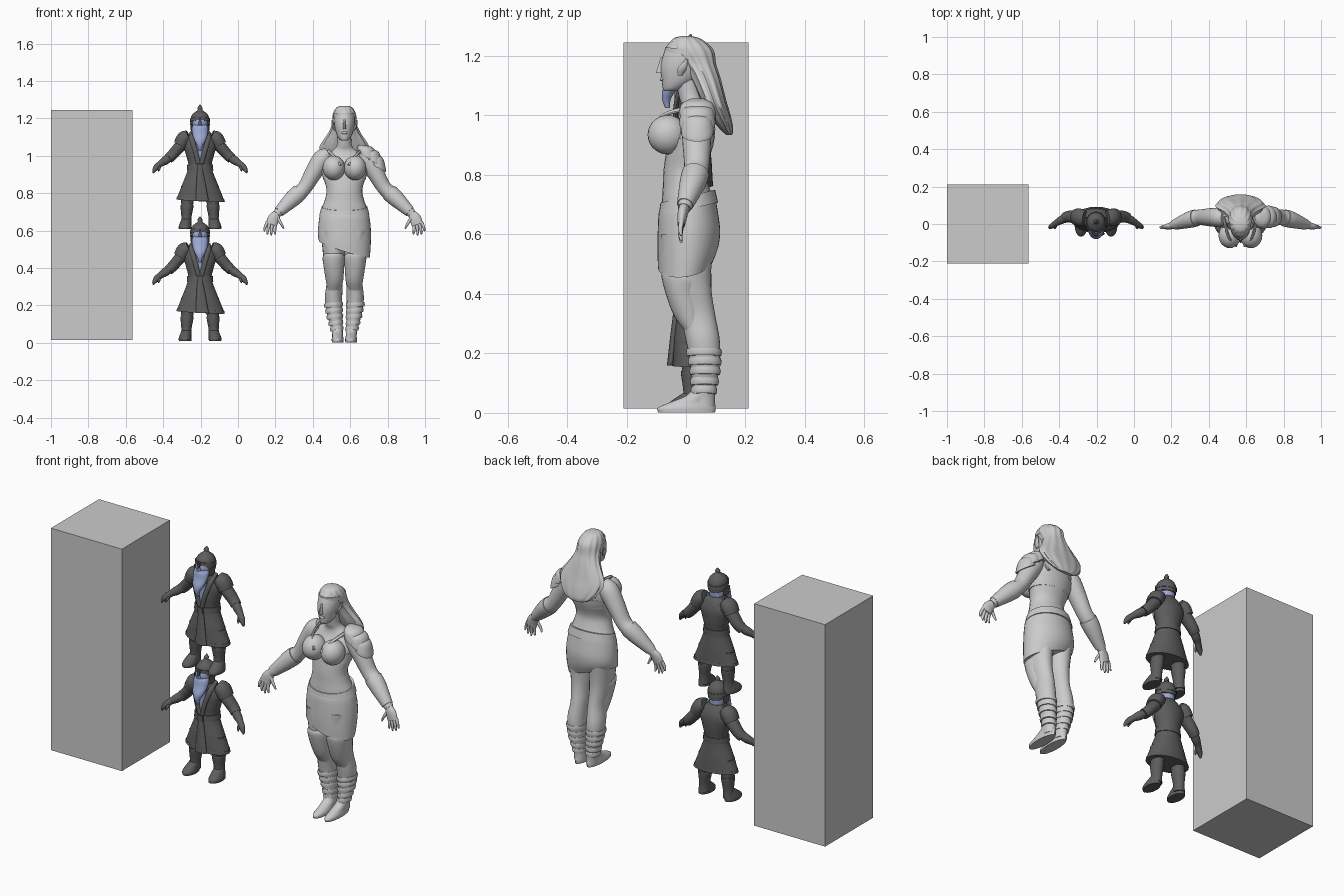
import bpy, bmesh, math
from mathutils import Vector


def material(name, rgb):
    m = bpy.data.materials.new(name)
    m.diffuse_color = (*rgb, 1)
    return m


DARK = material("dark_cloth", (0.11, 0.11, 0.11))
BLUE = material("blue_grey", (0.33, 0.40, 0.66))


def finish(name, bm, mat=None):
    bmesh.ops.recalc_face_normals(bm, faces=bm.faces)
    me = bpy.data.meshes.new(name)
    bm.to_mesh(me)
    bm.free()
    ob = bpy.data.objects.new(name, me)
    bpy.context.collection.objects.link(ob)
    if mat:
        me.materials.append(mat)
    return ob


def spline(secs, steps):
    out = []
    for i in range(len(secs) - 1):
        a, b, c, d = (secs[max(0, min(len(secs) - 1, i + k))] for k in (-1, 0, 1, 2))
        for j in range(steps):
            t = j / steps
            out.append([0.5 * (2 * q + (r - p) * t + (2 * p - 5 * q + 4 * r - s) * t * t
                               + (3 * q - p - 3 * r + s) * t ** 3)
                        for p, q, r, s in zip(a, b, c, d)])
    return out + [list(secs[-1])]


def loft(name, secs, at, flat=True, steps=4, n=24, mat=None, ripple=0):
    """Elliptical rings (x, y, z, rx, ry, tilt in x, tilt in y) joined into one skin."""
    secs = spline([tuple(s) + (0,) * (7 - len(s)) for s in secs], steps)
    bm = bmesh.new()
    rings = []
    for i, (x, y, z, rx, ry, tx, ty) in enumerate(secs):
        u, v = Vector((1, 0, 0)), Vector((0, 1, 0))
        if not flat:
            t = (Vector(secs[min(i + 1, len(secs) - 1)][:3]) - Vector(secs[max(i - 1, 0)][:3])).normalized()
            u = v.cross(t).normalized()
            v = t.cross(u)
        ring = []
        for k in range(n):
            a = 2 * math.pi * k / n
            r = 1 + ripple * math.cos(a * n / 5)
            p = Vector(at) + Vector((x, y, z)) + u * rx * r * math.cos(a) + v * ry * r * math.sin(a)
            p.z += tx * math.cos(a) + ty * math.sin(a)
            ring.append(bm.verts.new(p))
        rings.append(ring)
    for lo, hi in zip(rings, rings[1:]):
        for k in range(n):
            bm.faces.new((lo[k], lo[(k + 1) % n], hi[(k + 1) % n], hi[k]))
    bm.faces.new(rings[0][::-1])
    bm.faces.new(rings[-1])
    return finish(name, bm, mat)


def ball(name, c, r, at, mat=None):
    bm = bmesh.new()
    bmesh.ops.create_uvsphere(bm, u_segments=24, v_segments=14, radius=1)
    bmesh.ops.scale(bm, vec=r, verts=bm.verts)
    bmesh.ops.translate(bm, vec=Vector(c) + Vector(at), verts=bm.verts)
    return finish(name, bm, mat)


def box(name, c, size, at=(0, 0, 0), mat=None):
    bm = bmesh.new()
    bmesh.ops.create_cube(bm, size=1)
    bmesh.ops.scale(bm, vec=size, verts=bm.verts)
    bmesh.ops.translate(bm, vec=Vector(c) + Vector(at), verts=bm.verts)
    return finish(name, bm, mat)


def flip(secs, s):
    return [(p[0] * s,) + tuple(p[1:]) for p in secs]


# Tall block
box("block", (-0.7825, 0, 0.63), (0.435, 0.42, 1.23))

# Tall warrior: torso, head, hair
W = (0.569, 0, 0)
loft("torso", [(0, .012, .58, .13, .095), (0, .008, .70, .125, .09), (0, 0, .76, .106, .078),
               (0, -.004, .82, .096, .071), (0, .015, .90, .118, .077), (0, .027, .96, .126, .07),
               (0, .035, 1.0, .105, .055), (0, .03, 1.03, .06, .044), (0, .015, 1.06, .039, .038),
               (0, .0, 1.13, .036, .038)], W)
loft("head", [(0, -.055, 1.082, .016, .018), (0, -.042, 1.092, .029, .036), (0, -.022, 1.12, .044, .06),
              (0, -.014, 1.16, .053, .072), (0, -.006, 1.2, .055, .072), (0, 0, 1.24, .046, .06),
              (0, 0, 1.262, .015, .02)], W)
loft("nose", [(0, -.088, 1.143, .009, .013), (0, -.086, 1.155, .008, .012), (0, -.08, 1.195, .005, .005)], W, n=10)
ball("lips", (0, -.08, 1.122), (.017, .008, .007), W)
loft("hair", [(0, 0, 1.267, .015, .015), (0, .003, 1.257, .042, .046), (0, .015, 1.222, .06, .074),
              (0, .044, 1.17, .064, .056), (0, .067, 1.12, .085, .049), (0, .092, 1.05, .128, .042),
              (0, .113, 1.0, .118, .036), (0, .136, .955, .08, .022), (0, .145, .935, .04, .01)],
     W, n=60, ripple=.035)
loft("headband", [(0, .008, 1.205, .06, .08, 0, -.006), (0, .006, 1.223, .059, .077, 0, -.006)], W, steps=1)

# Clothing around the torso
loft("skirt", [(0, -.002, .50, .136, .092, -.043, .012), (0, .006, .55, .141, .102, -.02, .006),
               (0, .01, .61, .141, .105), (0, .008, .67, .134, .1), (0, .006, .715, .123, .091, 0, .02)], W, n=36)
loft("belt", [(0, .008, .685, .134, .1, 0, .022), (0, .006, .728, .122, .092, 0, .022)], W, steps=1, n=36)
loft("chest_band", [(0, .008, .872, .113, .077, 0, .005), (0, .018, .925, .126, .08, 0, .005)], W, steps=2)

for s, side in ((-1, "left"), (1, "right")):
    ball(side + "_breast", (s * .057, -.062, .935), (.06, .067, .066), W)
    loft(side + "_strap", flip([(.022, -.118, .95, .007, .006), (.06, -.075, 1.0, .008, .006),
                                (.082, .0, 1.022, .009, .006), (.085, .05, 1.02, .009, .006),
                                (.07, .095, .95, .009, .006)], s), W, flat=False, n=8)
    loft(side + "_ear", flip([(.05, -.02, 1.135, .006, .008), (.06, -.012, 1.16, .008, .016),
                              (.068, .004, 1.19, .002, .003)], s), W, n=10)
    # Legs, knee guards, wraps and feet
    loft(side + "_leg", flip([(.036, .057, .02, .029, .04), (.039, .06, .07, .03, .038),
                              (.052, .064, .15, .04, .048), (.058, .057, .24, .046, .057),
                              (.052, .038, .33, .043, .06), (.055, .014, .4, .049, .073),
                              (.057, .003, .47, .057, .081), (.062, .005, .6, .066, .09)], s), W)
    loft(side + "_knee_guard", flip([(.056, .022, .28, .034, .03), (.053, .008, .33, .046, .05),
                                     (.056, -.012, .4, .054, .056), (.057, -.015, .45, .06, .068, 0, -.015),
                                     (.057, -.01, .465, .055, .06, 0, -.02)], s), W)
    for i, (z, x, y, r, d) in enumerate([(.075, .041, .06, .034, .042), (.105, .046, .062, .037, .046),
                                         (.14, .051, .064, .042, .05), (.172, .055, .063, .045, .054),
                                         (.203, .058, .06, .048, .058)]):
        loft("%s_leg_wrap_%d" % (side, i), flip([(x, y, z - .012, r, d, .004), (x, y, z, r + .003, d + .003, .004),
                                                 (x, y, z + .012, r, d, .004)], s), W, steps=1)
    loft(side + "_foot", flip([(.036, .002, .002, .031, .096), (.036, .003, .018, .032, .097),
                               (.036, .022, .036, .029, .075), (.038, .05, .06, .029, .046),
                               (.039, .06, .09, .03, .036)], s), W)
    # Arms, bracers and hands
    loft(side + "_arm", flip([(.085, .035, 1.015, .03, .035), (.118, .035, .985, .05, .05),
                              (.165, .036, .91, .046, .048), (.212, .036, .83, .039, .042),
                              (.255, .03, .79, .042, .041), (.315, .01, .735, .035, .033),
                              (.363, -.006, .688, .022, .022)], s), W, flat=False)
    loft(side + "_bracer", flip([(.238, .032, .805, .045, .046), (.275, .022, .772, .045, .044),
                                 (.35, -.003, .70, .029, .028)], s), W, flat=False, steps=2)
    loft(side + "_palm", flip([(.358, -.005, .692, .021, .018), (.378, -.012, .665, .031, .017),
                               (.39, -.016, .632, .03, .013)], s), W, flat=False)
    for i, (x0, z0, x1, z1, x2, z2) in enumerate([(.411, .64, .424, .618, .429, .597), (.399, .632, .409, .604, .412, .58),
                                                  (.385, .627, .391, .598, .391, .573), (.372, .625, .372, .6, .369, .58),
                                                  (.36, .665, .338, .636, .325, .61)]):
        loft("%s_finger_%d" % (side, i), flip([(x0, -.014, z0 + .008, .009, .009), (x1, -.019, z1, .0075, .0075),
                                               (x2, -.016, z2, .004, .004)], s), W, flat=False, n=10)

# Layered shoulder armour on one side
for i, (x, z, r) in enumerate([(.112, 1.005, .062), (.14, .985, .06), (.165, .955, .054)]):
    loft("shoulder_plate_%d" % i, [(x - .02, .038, z + .052, .015, .02), (x, .038, z + .035, r * .72, r * .85),
                                   (x + .01, .038, z, r * .85, r, -.022), (x + .012, .038, z - .018, r * .83, r, -.025)], W)


# Small bearded fighter
def fighter(p, z0):
    A = (-.203, 0, z0)

    def part(name, secs, mat=DARK, **kw):
        return loft(p + name, secs, A, mat=mat, **kw)

    part("coat", [(.003, .022, .17, .127, .068, -.006, .004), (0, .022, .25, .095, .064), (0, .024, .34, .063, .054),
                  (0, .026, .40, .073, .058), (0, .028, .46, .088, .058), (0, .025, .5, .07, .05),
                  (0, .015, .53, .042, .042)], n=36)
    part("coat_hem", [(.003, .022, .163, .13, .07, -.007, .004), (.003, .022, .178, .126, .068, -.006, .004)], steps=1)
    part("belt", [(0, .023, .325, .071, .06), (0, .024, .357, .068, .059)], steps=1)
    box(p + "buckle", (0, -.037, .34), (.03, .012, .03), A, DARK)
    part("coat_flap", [(.012, -.052, .16, .035, .012), (.005, -.042, .25, .025, .012), (0, -.034, .33, .015, .01)])
    part("chest_skin", [(0, -.026, .37, .004, .008), (0, -.026, .43, .018, .012), (0, -.018, .5, .028, .02)], BLUE)
    part("neck", [(0, .012, .5, .04, .042), (0, .012, .56, .04, .044)], BLUE)
    ball(p + "face", (0, -.005, .575), (.043, .048, .05), A, BLUE)
    part("nose", [(0, -.056, .568, .01, .014), (0, -.05, .595, .005, .008)], BLUE, n=10)
    part("beard", [(0, -.062, .428, .006, .008), (0, -.066, .455, .015, .014), (0, -.058, .485, .03, .022),
                   (0, -.04, .52, .041, .026), (0, -.028, .555, .042, .03), (0, -.02, .572, .034, .025)], BLUE)
    part("helmet", [(0, .008, .568, .05, .054, 0, -.012), (0, .008, .6, .05, .054), (0, .008, .625, .04, .043),
                    (0, .01, .642, .019, .021), (0, .012, .65, .012, .012), (0, .013, .66, .013, .013),
                    (0, .016, .676, .002, .002)])
    part("helmet_rim", [(0, .008, .584, .054, .058, 0, -.01), (0, .008, .602, .053, .057, 0, -.01)], steps=1)
    box(p + "nose_guard", (0, -.055, .588), (.012, .012, .04), A, DARK)
    for s, side in ((-1, "left_"), (1, "right_")):
        part(side + "lapel", flip([(.008, -.036, .36, .012, .008), (.026, -.034, .43, .013, .009),
                                   (.045, -.012, .5, .014, .012), (.042, .035, .525, .014, .012)], s), flat=False, n=10)
        part(side + "cheek_guard", flip([(.043, -.002, .535, .006, .022), (.046, 0, .575, .007, .03)], s))
        loft(p + side + "shoulder_pad", flip([(.06, .032, .51, .03, .038), (.085, .035, .495, .04, .047),
                                              (.105, .037, .46, .037, .045)], s), A, flat=False, mat=DARK)
        part(side + "sleeve", flip([(.07, .035, .49, .034, .038), (.11, .038, .45, .031, .036),
                                    (.145, .04, .41, .029, .031), (.168, .033, .388, .027, .028)], s), flat=False)
        part(side + "forearm", flip([(.155, .036, .4, .021, .022), (.185, .022, .378, .023, .022),
                                     (.212, .006, .36, .017, .017), (.232, -.008, .342, .017, .015),
                                     (.246, -.016, .323, .010, .011), (.25, -.018, .31, .004, .005)], s), flat=False)
        part(side + "thumb", flip([(.215, -.002, .352, .008, .008), (.218, -.018, .335, .007, .007),
                                   (.222, -.024, .32, .003, .003)], s), flat=False, n=10)
        part(side + "boot", flip([(.075, .02, .025, .03, .034), (.073, .022, .07, .027, .031),
                                  (.07, .022, .125, .034, .038), (.07, .022, .14, .034, .038)], s))
        part(side + "trouser_leg", flip([(.07, .022, .12, .03, .034), (.062, .022, .24, .04, .042)], s))
        part(side + "foot", flip([(.08, -.008, .01, .033, .058), (.08, -.008, .025, .034, .058),
                                  (.078, .003, .045, .029, .046), (.075, .018, .065, .024, .03)], s))


fighter("lower_", 0)
fighter("upper_", .597)

# Smooth shading for everything, keeping edges crisp
for ob in bpy.context.collection.objects:
    ob.select_set(True)
    bpy.context.view_layer.objects.active = ob
bpy.ops.object.shade_smooth_by_angle(angle=math.radians(40))
